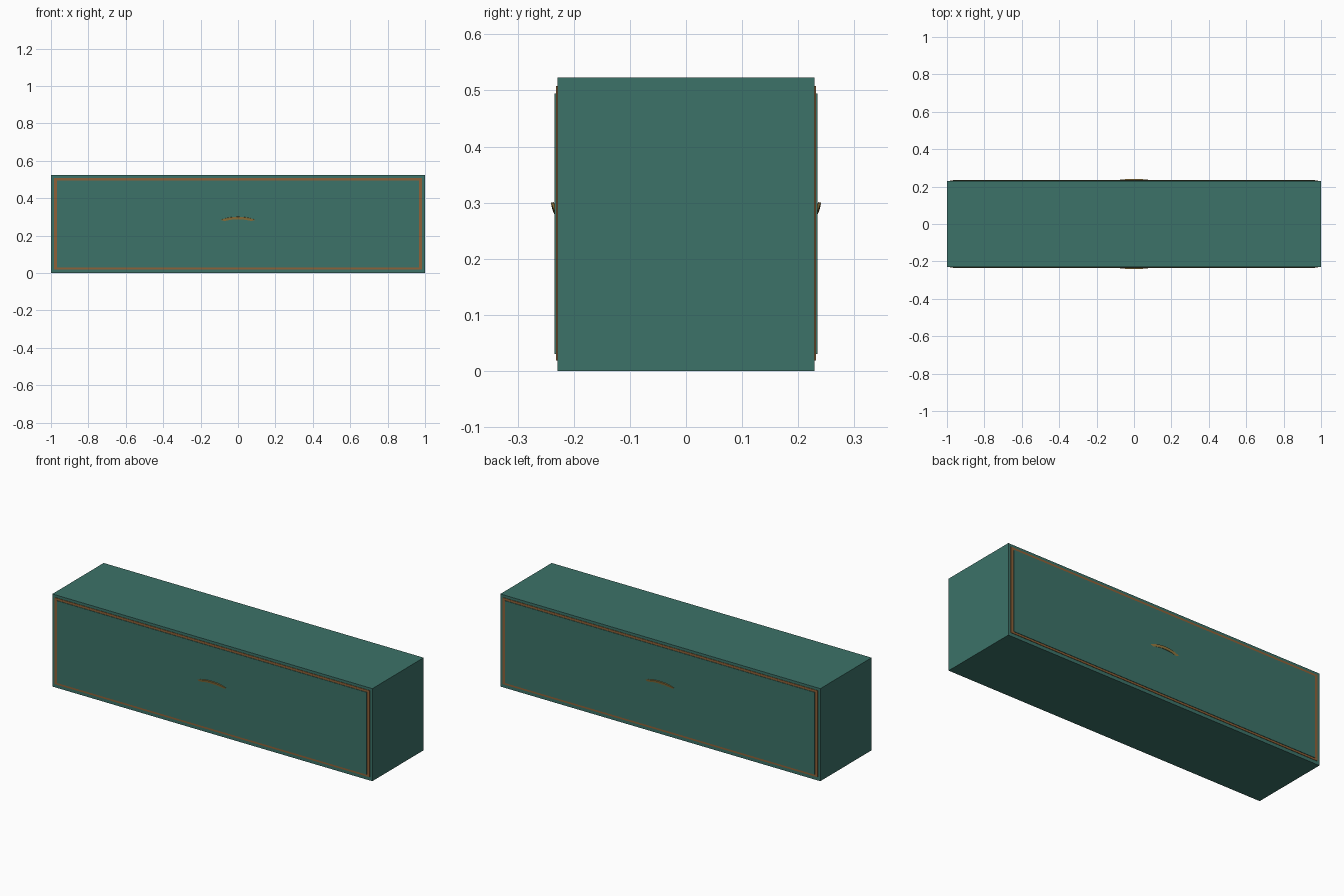
import bpy, bmesh, math

if "Cube" in bpy.data.objects:
    bpy.data.objects.remove(bpy.data.objects["Cube"])


def material(name, rgb):
    m = bpy.data.materials.new(name)
    m.diffuse_color = (*rgb, 1)
    m.use_nodes = True
    m.node_tree.nodes["Principled BSDF"].inputs["Base Color"].default_value = m.diffuse_color
    return m


TEAL = material("teal", (0.045, 0.17, 0.14))
COPPER = material("copper", (0.27, 0.12, 0.04))
BRASS = material("brass", (0.30, 0.19, 0.05))


def finish(name, bm, mat):
    bmesh.ops.recalc_face_normals(bm, faces=bm.faces)
    me = bpy.data.meshes.new(name)
    bm.to_mesh(me)
    bm.free()
    ob = bpy.data.objects.new(name, me)
    bpy.context.collection.objects.link(ob)
    me.materials.append(mat)
    return ob


def box(name, lo, hi, mat):
    bm = bmesh.new()
    bmesh.ops.create_cube(bm, size=1)
    for v in bm.verts:
        v.co = [(lo[i] + hi[i]) / 2 + v.co[i] * (hi[i] - lo[i]) for i in range(3)]
    return finish(name, bm, mat)


def sweep(name, rings, closed, mat):
    """Skin a series of equal-sized point rings."""
    bm = bmesh.new()
    vs = [[bm.verts.new(p) for p in r] for r in rings]
    n, k = len(vs), len(vs[0])
    for i in range(n if closed else n - 1):
        a, b = vs[i], vs[(i + 1) % n]
        for j in range(k):
            bm.faces.new((a[j], a[(j + 1) % k], b[(j + 1) % k], b[j]))
    if not closed:
        bm.faces.new(vs[0])
        bm.faces.new(vs[-1])
    return finish(name, bm, mat)


# Main body
box("case", (-1, -0.229, 0), (1, 0.229, 0.523), TEAL)

for label, s in (("front", -1), ("back", 1)):
    # Copper trim frame
    rings = []
    for sx, sz in ((-1, -1), (1, -1), (1, 1), (-1, 1)):
        rings.append([(sx * (0.985 - d), s * y, 0.2635 + sz * (0.2445 - d))
                      for d, y in ((0, 0.227), (0, 0.2315), (0.016, 0.2315), (0.016, 0.227))])
    sweep(label + "_trim", rings, True, COPPER)

    # Raised drawer panel
    y0, y1 = sorted((s * 0.227, s * 0.234))
    box(label + "_panel", (-0.967, y0, 0.03), (0.967, y1, 0.495), TEAL)

    # Arched pull, leaning outward towards its middle
    rings = []
    for i in range(13):
        t = -1 + i / 6
        h = 1 - t * t
        y, z = 0.231 + 0.006 * h, 0.281 + 0.014 * h
        rings.append([(t * 0.088, s * (y + dy), z + dz)
                      for dy, dz in ((-0.004, -0.007), (0.001, -0.008), (0.004, 0.005), (-0.001, 0.006))])
    sweep(label + "_handle", rings, False, BRASS)
